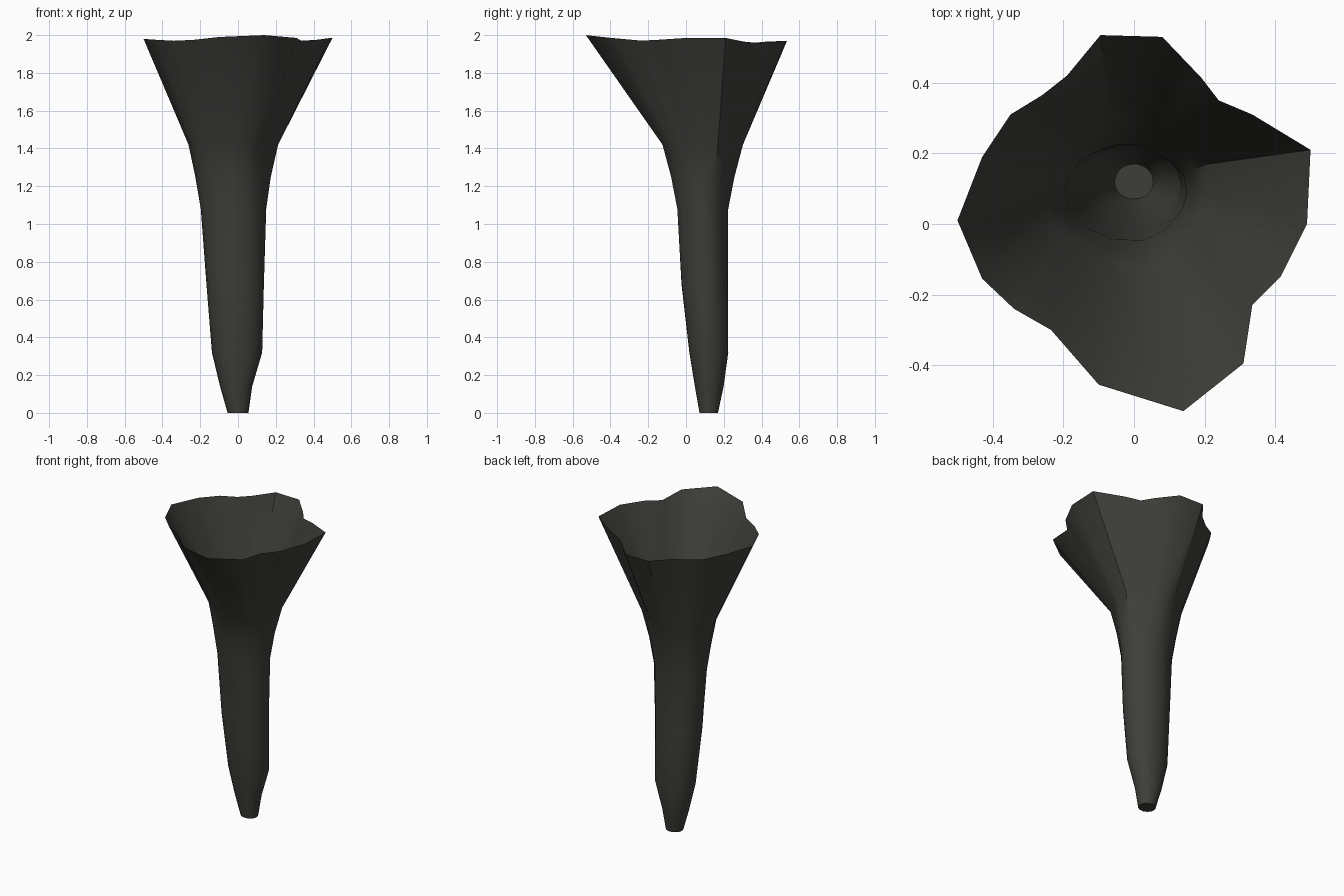
import bpy, bmesh, math

if "Cube" in bpy.data.objects:
    bpy.data.objects.remove(bpy.data.objects["Cube"])

# One dark olive-grey colour
mat = bpy.data.materials.new("dark olive grey")
mat.diffuse_color = (0.048, 0.049, 0.042, 1)
mat.use_nodes = True
mat.node_tree.nodes["Principled BSDF"].inputs["Base Color"].default_value = mat.diffuse_color

# Lobed rim: x, y, z going round the mouth
rim = [(-.5, .01, 1.98), (-.43, .19, 1.975), (-.35, .31, 1.965), (-.26, .365, 1.96),
       (-.19, .42, 1.965), (-.095, .535, 1.97), (.08, .53, 1.97), (.19, .415, 1.96),
       (.24, .35, 1.955), (.335, .31, 1.965), (.5, .21, 1.985), (.49, 0, 1.985),
       (.415, -.15, 1.975), (.335, -.23, 1.97), (.31, -.395, 1.985), (.14, -.53, 2.0),
       (-.10, -.455, 1.99), (-.235, -.30, 1.975), (-.34, -.24, 1.97), (-.43, -.155, 1.975)]

# Tube sections: z, x min, x max, y min, y max, share of the lobed rim shape
sections = [(.0, -.055, .055, .07, .17, 0),
            (.14, -.095, .075, .045, .20, 0),
            (.32, -.138, .128, .015, .225, 0),
            (.68, -.167, .137, -.027, .224, 0),
            (1.08, -.197, .150, -.050, .225, .2),
            (1.25, -.226, .175, -.083, .258, .35),
            (1.42, -.262, .215, -.128, .302, .55)]

bm = bmesh.new()
rings = []
for z, x0, x1, y0, y1, w in sections:
    ring = []
    for x, y, _ in rim:
        u, v = x / .5, y / .53
        a = math.atan2(v, u)
        u = u * w + math.cos(a) * (1 - w)
        v = v * w + math.sin(a) * (1 - w)
        ring.append(bm.verts.new(((x0 + x1) / 2 + u * (x1 - x0) / 2,
                                  (y0 + y1) / 2 + v * (y1 - y0) / 2, z)))
    rings.append(ring)
rings.append([bm.verts.new(p) for p in rim])

# Flared wall and closed foot; the mouth stays open
n = len(rim)
for low, high in zip(rings, rings[1:]):
    for i in range(n):
        j = (i + 1) % n
        bm.faces.new((low[j], low[i], high[i], high[j]))
bm.faces.new(rings[0])
bmesh.ops.recalc_face_normals(bm, faces=bm.faces)

mesh = bpy.data.meshes.new("trumpet_flower")
bm.to_mesh(mesh)
bm.free()
mesh.materials.append(mat)
flower = bpy.data.objects.new("trumpet_flower", mesh)
bpy.context.collection.objects.link(flower)
bpy.context.view_layer.objects.active = flower
flower.select_set(True)
bpy.ops.object.shade_smooth_by_angle(angle=math.radians(40))
